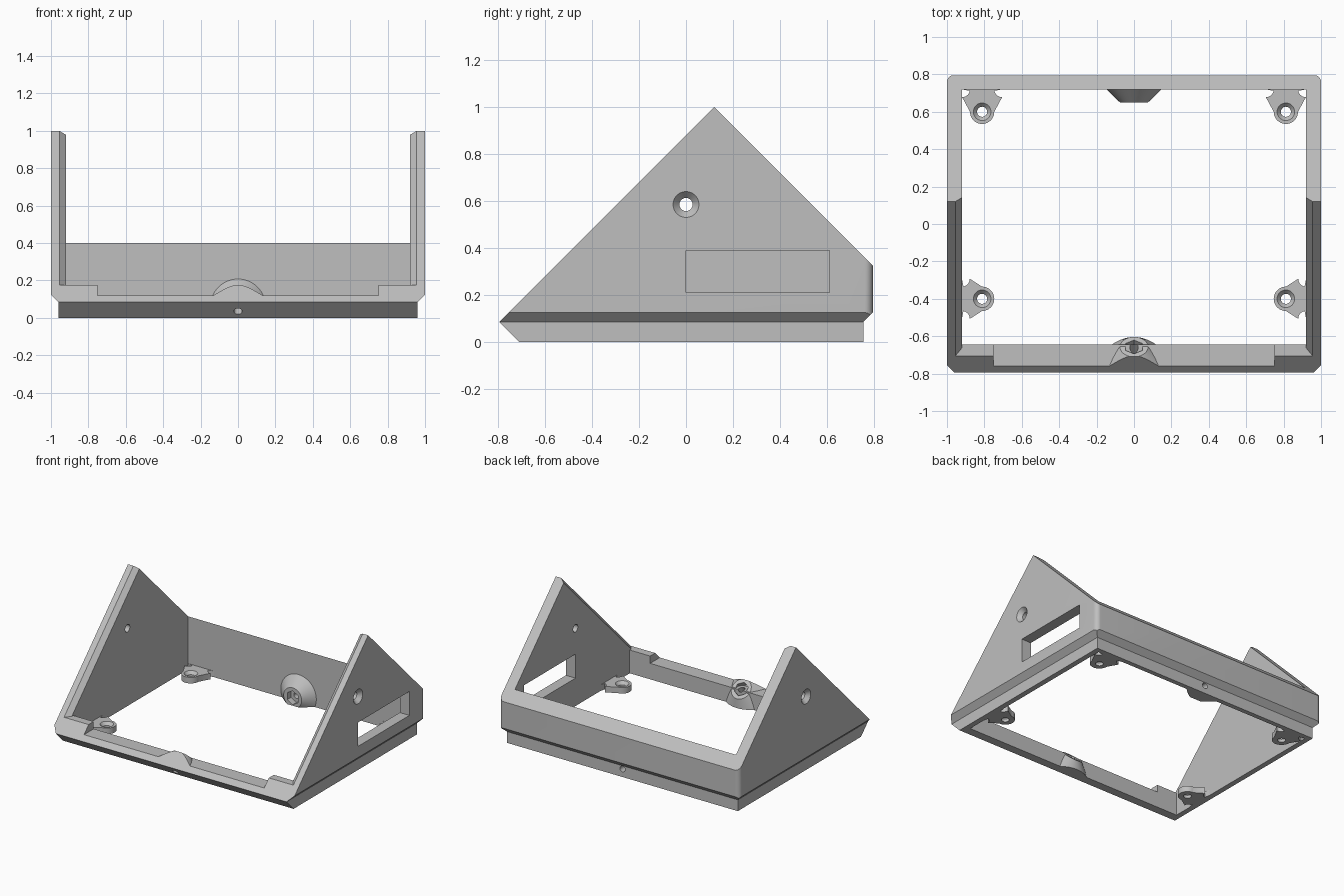
import bpy, bmesh, math
from mathutils import Vector, Matrix, Euler

cube = bpy.data.objects.get("Cube")
if cube:
    bpy.data.objects.remove(cube, do_unlink=True)

grey = bpy.data.materials.new("light grey plastic")
grey.use_nodes = True
COLOUR = (0.52, 0.52, 0.52, 1)
grey.diffuse_color = COLOUR
grey.node_tree.nodes["Principled BSDF"].inputs["Base Color"].default_value = COLOUR

Q = math.pi / 2


def finish(name, bm):
    bmesh.ops.recalc_face_normals(bm, faces=bm.faces)
    mesh = bpy.data.meshes.new(name)
    bm.to_mesh(mesh)
    bm.free()
    mesh.materials.append(grey)
    ob = bpy.data.objects.new(name, mesh)
    bpy.context.collection.objects.link(ob)
    return ob


def prism(name, points, vec):
    """Outline of 3D points pushed along a vector."""
    bm = bmesh.new()
    face = bm.faces.new([bm.verts.new(p) for p in points])
    res = bmesh.ops.extrude_face_region(bm, geom=[face], use_keep_orig=True)
    moved = [g for g in res["geom"] if isinstance(g, bmesh.types.BMVert)]
    bmesh.ops.translate(bm, verts=moved, vec=Vector(vec))
    return finish(name, bm)


def box(name, x, y, z):
    pts = [(x[0], y[0], z[0]), (x[1], y[0], z[0]), (x[1], y[1], z[0]), (x[0], y[1], z[0])]
    return prism(name, pts, (0, 0, z[1] - z[0]))


def lathe(name, loc, rot, profile, seg=40):
    """Solid of (radius, distance) rings along the turned local z axis."""
    bm = bmesh.new()
    m = Matrix.Translation(loc) @ Euler(rot).to_matrix().to_4x4()
    rings = []
    for r, t in profile:
        angles = [2 * math.pi * i / seg for i in range(seg)]
        rings.append([bm.verts.new(m @ Vector((r * math.sin(a), r * math.cos(a), t))) for a in angles])
    for a, b in zip(rings, rings[1:]):
        for i in range(seg):
            j = (i + 1) % seg
            bm.faces.new((a[i], a[j], b[j], b[i]))
    bm.faces.new(rings[0])
    bm.faces.new(rings[-1])
    return finish(name, bm)


def boolean(ob, tool, op="DIFFERENCE", keep=False):
    mod = ob.modifiers.new("cut", "BOOLEAN")
    mod.operation, mod.object, mod.solver = op, tool, "EXACT"
    bpy.context.view_layer.objects.active = ob
    bpy.ops.object.modifier_apply(modifier=mod.name)
    if not keep:
        bpy.data.objects.remove(tool, do_unlink=True)


def side_hull(name):
    """Triangular side outline across the full width."""
    outline = [(-.71, 0), (-.795, .085), (.12, 1), (.795, .325), (.795, .125), (.755, .085), (.755, 0)]
    return prism(name, [(-1.1, y, z) for y, z in outline], (2.2, 0, 0))


# Frame hull: side outline, front outline and rounded back corners
frame = side_hull("frame")
front = [(.96, -.1), (.96, .085), (1, .125), (1, 1.2)]
front += [(-x, z) for x, z in reversed(front)]
boolean(frame, prism("front_outline", [(x, -1, z) for x, z in front], (0, 2, 0)), "INTERSECT")
arc = [(.965 + .035 * math.cos(a * Q / 8), .76 + .035 * math.sin(a * Q / 8)) for a in range(9)]
plan = [(1, -1)] + arc
plan += [(-x, y) for x, y in reversed(plan)]
boolean(frame, prism("plan_outline", [(x, y, -.2) for x, y in plan], (0, 0, 1.5)), "INTERSECT")

# Open middle, low front sill and raised sill corners
boolean(frame, box("opening", (-.92, .92), (-.645, .72), (-.1, 1.3)))
boolean(frame, box("sill_cut", (-.75, .75), (-1, -.6), (.12, 1.3)))
boolean(frame, box("corner_cut", (-.92, .92), (-1, -.6), (.175, 1.3)))

# Bevel along the inner sloping edge, and countersunk screw hole, on each side
for s in (-1, 1):
    section = [(.99, -.03), (.885, .06), (.885, -.03)]
    pts = [(s * x, -.705 + n * math.sqrt(2), .175) for x, n in section]
    boolean(frame, prism("edge_bevel", pts, (0, 1.1, 1.1)))
    hole = [(.064, -.01), (.028, .03), (.028, .15)]
    boolean(frame, lathe("side_hole", (s, 0, .585), (0, -s * Q, 0), hole))

# Window in one side only
boolean(frame, box("window", (.85, 1.1), (0, .61), (.21, .39)))

# Conical nut bosses: front one tilted, back one level
bosses = (
    ("front_boss", (0, -.745, .035), (-Q / 2, 0, 0), [(.15, .015), (.15, .049), (.075, .124)], .124),
    ("back_boss", (0, .72, .06), (Q, 0, 0), [(.148, -.02), (.148, 0), (.075, .07)], .07),
)
parts = [frame]
for name, loc, rot, profile, end in bosses:
    boss = lathe(name, loc, rot, profile, 64)
    boolean(boss, side_hull("trim"), "INTERSECT")
    boolean(boss, lathe("nut_pocket", loc, rot, [(.052, end - .045), (.052, end + .05)], 6))
    bolt = lathe("bolt_hole", loc, rot, [(.022, -.1), (.022, .2)], 24)
    boolean(boss, bolt, keep=True)
    boolean(frame, bolt)
    parts.append(boss)


def tab(name, x, y, reach, angle):
    """Rounded mounting ear whose stem flares into the wall."""
    r, f, h = .065, .042, .045
    half = [(reach + .015, r + f), (reach, r + f)]
    for i in range(1, 9):
        a = i * Q / 8
        half.append((reach - f * math.sin(a), r + f - f * math.cos(a)))
    half += [(r * math.cos(Q + i * Q / 10), r * math.sin(Q + i * Q / 10)) for i in range(10)]
    outline = half + [(-r, 0)] + [(u, -v) for u, v in reversed(half)]
    c, s = math.cos(angle), math.sin(angle)
    ob = prism(name, [(x + u * c - v * s, y + u * s + v * c, 0) for u, v in outline], (0, 0, h))
    hole = [(.027, -.05), (.027, h - .022), (.047, h), (.047, h + .05)]
    boolean(ob, lathe("tab_hole", (x, y, 0), (0, 0, 0), hole, 32))
    parts.append(ob)


for s, side in ((1, "left"), (-1, "right")):
    tab("front_tab_" + side, s * .812, -.4, .108, 0 if s > 0 else math.pi)
    tab("back_tab_" + side, s * .812, .6, .12, Q)

# Smooth the round surfaces, keep corners sharp
bpy.ops.object.select_all(action="DESELECT")
for ob in parts:
    ob.select_set(True)
bpy.context.view_layer.objects.active = frame
bpy.ops.object.shade_smooth_by_angle(angle=math.radians(30))
